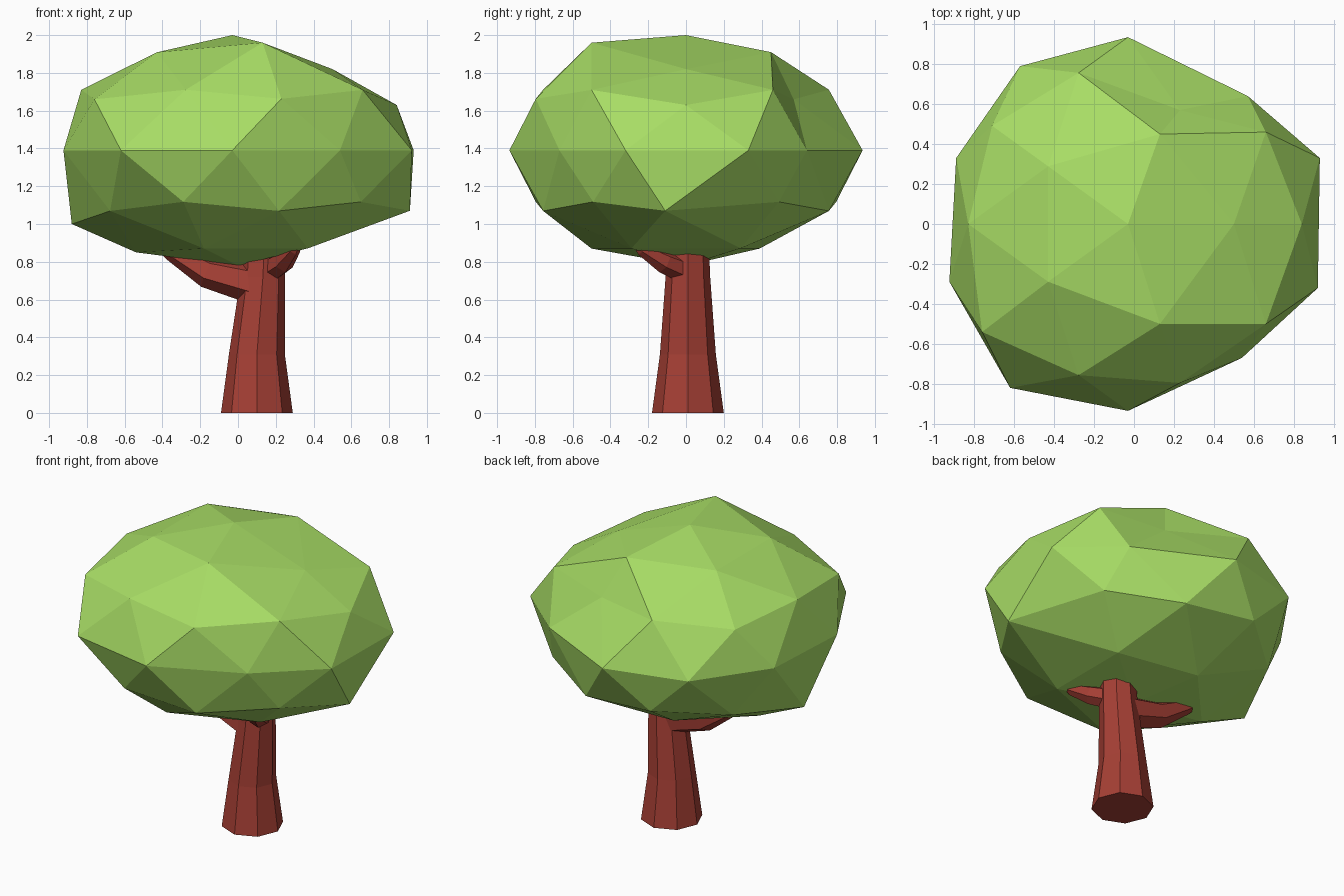
import bpy, bmesh
from math import pi, cos, sin
from mathutils import Vector

if "Cube" in bpy.data.objects:
    bpy.data.objects.remove(bpy.data.objects["Cube"])


def material(name, color):
    m = bpy.data.materials.new(name)
    m.diffuse_color = (*color, 1)
    m.use_nodes = True
    m.node_tree.nodes["Principled BSDF"].inputs["Base Color"].default_value = m.diffuse_color
    return m


def add_object(name, bm, mat):
    bmesh.ops.recalc_face_normals(bm, faces=bm.faces)
    mesh = bpy.data.meshes.new(name)
    bm.to_mesh(mesh)
    bm.free()
    mesh.materials.append(mat)
    ob = bpy.data.objects.new(name, mesh)
    bpy.context.collection.objects.link(ob)
    return ob


def limb(name, sections, axis, sides, mat):
    """Tapered faceted tube; each section is (x, y, z, radius)."""
    bm = bmesh.new()
    turn = Vector((0, 0, 1)).rotation_difference(Vector(axis))
    rings = []
    for x, y, z, r in sections:
        rings.append([bm.verts.new(Vector((x, y, z)) + turn @ Vector(
            (r * cos(2 * pi * i / sides), r * sin(2 * pi * i / sides), 0)))
            for i in range(sides)])
    for a, b in zip(rings, rings[1:]):
        for i in range(sides):
            j = (i + 1) % sides
            bm.faces.new((a[i], a[j], b[j], b[i]))
    bm.faces.new(rings[0])
    bm.faces.new(rings[-1])
    return add_object(name, bm, mat)


leaf = material("leaf_green", (0.39, 0.72, 0.13))
bark = material("bark_red", (0.38, 0.05, 0.035))

# Canopy: flattened icosphere
bm = bmesh.new()
bmesh.ops.create_icosphere(bm, subdivisions=2, radius=1)
for v in bm.verts:
    v.co = Vector((v.co.x * 0.94 - 0.03, v.co.y * 0.935, v.co.z * 0.61 + 1.39))

# Hand-pulled corners that make the canopy irregular
pulls = [
    (0.13, -0.50, 1.96), (0.13, 0.45, 1.91), (0.50, 0.00, 1.82),
    (0.66, -0.50, 1.71), (0.66, 0.46, 1.71), (0.84, 0.00, 1.63),
    (0.23, 0.57, 1.66), (-0.76, -0.54, 1.66), (0.93, 0.33, 1.39),
    (0.92, -0.32, 1.39), (0.57, 0.64, 1.39), (0.54, -0.67, 1.39),
    (-0.62, -0.82, 1.39), (-0.57, 0.79, 1.39), (-0.89, 0.33, 1.39),
    (0.91, -0.11, 1.07), (-0.88, 0.00, 1.00), (-0.54, 0.00, 0.85),
    (-0.18, 0.39, 0.87), (-0.18, -0.50, 0.87), (0.00, 0.00, 0.78),
]
start = {v: v.co.copy() for v in bm.verts}
for p in map(Vector, pulls):
    min(start, key=lambda v: (start[v] - p).length).co = p
add_object("canopy", bm, leaf)

# Trunk
limb("trunk", [(0.10, 0.01, 0, 0.19), (0.10, 0.01, 0.31, 0.148),
               (0.132, 0.01, 0.72, 0.118), (0.14, 0.01, 0.92, 0.11)],
     (0, 0, 1), 8, bark)

# Branches
limb("left_branch", [(0.10, 0.01, 0.68, 0.11), (-0.16, 0.03, 0.745, 0.085),
                     (-0.36, 0.06, 0.86, 0.05), (-0.46, 0.07, 0.92, 0.02)],
     (-0.9, 0.1, 0.4), 6, bark)
limb("right_branch", [(0.16, 0.00, 0.75, 0.07), (0.24, -0.12, 0.80, 0.06),
                      (0.30, -0.24, 0.87, 0.035), (0.32, -0.28, 0.91, 0.015)],
     (0.5, -0.8, 0.4), 6, bark)
